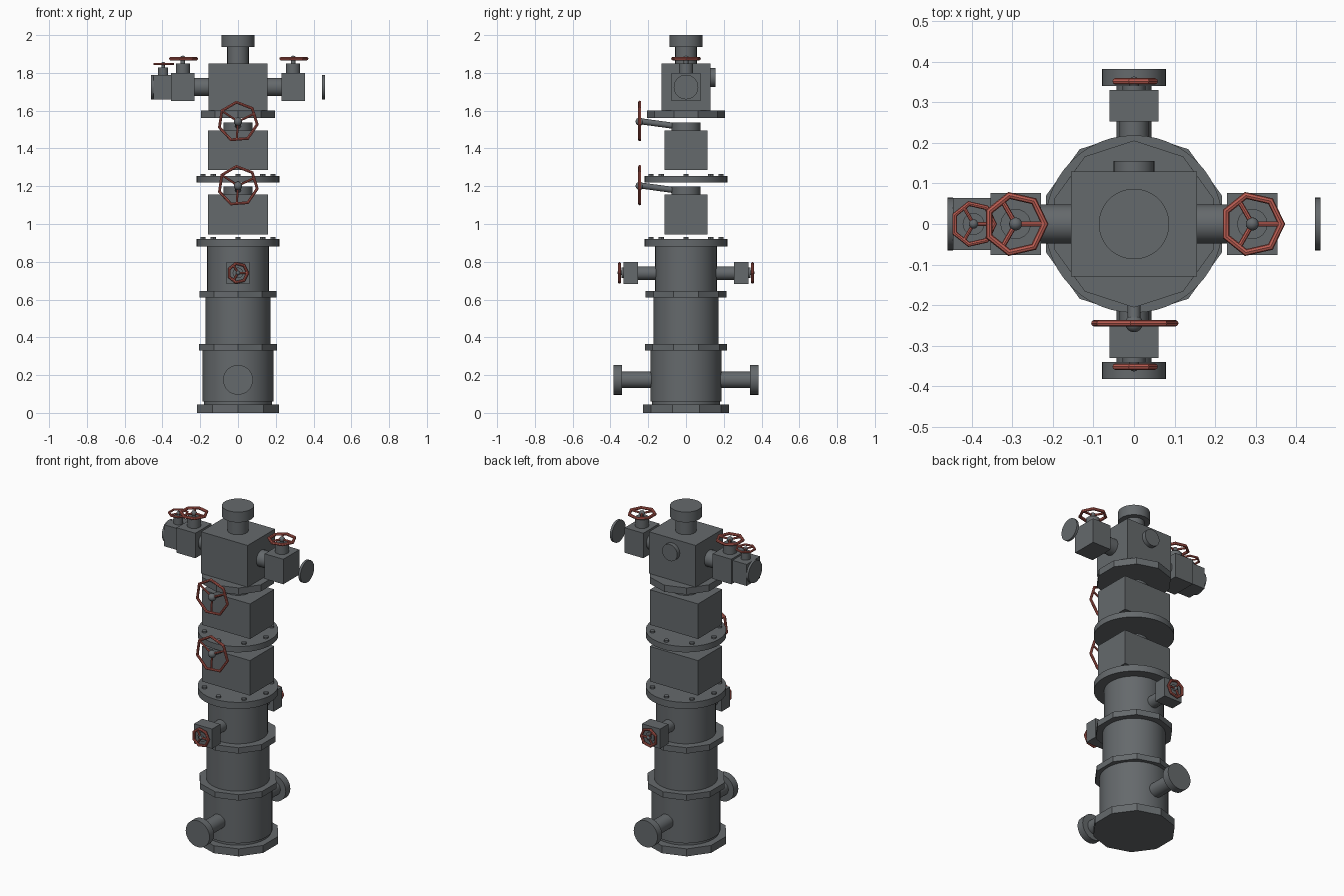
import bpy, math
from mathutils import Vector, Matrix

cube = bpy.data.objects.get("Cube")
if cube:
    bpy.data.objects.remove(cube)


def material(name, rgb):
    m = bpy.data.materials.new(name)
    m.use_nodes = True
    col = (*rgb, 1)
    m.diffuse_color = col
    m.node_tree.nodes["Principled BSDF"].inputs["Base Color"].default_value = col
    return m


STEEL = material("steel grey", (0.13, 0.142, 0.15))
RED = material("handwheel red", (0.5, 0.11, 0.085))


def finish(name, mat, smooth=True):
    ob = bpy.context.object
    ob.name = name
    ob.data.materials.append(mat)
    if smooth:
        bpy.ops.object.shade_smooth_by_angle(angle=math.radians(30))
    return ob


def rod(name, a, b, r, sides=32, mat=STEEL, spin=0):
    """Cylinder between two points."""
    a, b = Vector(a), Vector(b)
    turn = (b - a).to_track_quat('Z', 'Y').to_matrix().to_4x4()
    bpy.ops.mesh.primitive_cylinder_add(vertices=sides, radius=r, depth=(b - a).length)
    ob = finish(name, mat)
    ob.matrix_world = Matrix.Translation((a + b) / 2) @ turn @ Matrix.Rotation(spin, 4, 'Z')
    return ob


def upright(name, z0, z1, r, sides=48, x=0):
    return rod(name, (x, 0, z0), (x, 0, z1), r, sides)


def box(name, lo, hi):
    lo, hi = Vector(lo), Vector(hi)
    bpy.ops.mesh.primitive_cube_add(size=1, location=(lo + hi) / 2)
    bpy.context.object.scale = hi - lo
    return finish(name, STEEL, False)


def flange(name, z0, z1, r):
    """Ten-sided collar with a corner on the y axis."""
    bpy.ops.mesh.primitive_cylinder_add(vertices=10, radius=r, depth=z1 - z0,
                                        location=(0, 0, (z0 + z1) / 2))
    finish(name, STEEL, False)


def bolted_flange(name, z0, z1, r):
    upright(name, z0, z1, r)
    for i in range(8):
        a = math.tau * i / 8
        p = Vector((0.185 * math.cos(a), 0.185 * math.sin(a), z1))
        rod(name + "_bolt", p, p + Vector((0, 0, 0.01)), 0.014, 12)


def handwheel(name, centre, axis_turn, r, tube, spin=0):
    """Seven-sided rim, three spokes and a hub; local z is the stem axis."""
    frame = Matrix.Translation(centre) @ Matrix.Rotation(axis_turn, 4, 'X') \
        @ Matrix.Rotation(spin, 4, 'Z')
    bpy.ops.mesh.primitive_torus_add(major_segments=7, minor_segments=8,
                                     major_radius=r - tube, minor_radius=tube)
    finish(name + "_rim", RED).matrix_world = frame
    for k in range(3):
        a = math.tau * k / 3
        reach = (r - tube) * (1 if k == 0 else 0.93)
        tip = frame @ Vector((reach * math.cos(a), reach * math.sin(a), 0))
        rod(name + "_spoke", centre, tip, tube * 0.7, 8, RED)
    bpy.ops.mesh.primitive_uv_sphere_add(segments=16, ring_count=8, radius=r * 0.2)
    finish(name + "_hub", STEEL).matrix_world = frame


# Casing stack
flange("base_flange", 0, 0.045, 0.228)
upright("casing_foot", 0.045, 0.06, 0.18)
upright("lower_casing", 0.06, 0.335, 0.188)
flange("lower_flange", 0.33, 0.365, 0.218)
upright("middle_casing", 0.365, 0.612, 0.172)
flange("middle_flange", 0.61, 0.645, 0.214)
upright("upper_casing", 0.645, 0.885, 0.163)
bolted_flange("upper_flange", 0.88, 0.92, 0.219)
bolted_flange("valve_flange", 1.22, 1.255, 0.219)
flange("cross_flange", 1.56, 1.6, 0.206)

# Front and back outlets and small side valves
for s, side in ((-1, "front"), (1, "back")):
    rod(side + "_outlet_pipe", (0, s * 0.16, 0.175), (0, s * 0.35, 0.175), 0.043)
    rod(side + "_outlet_cap", (0, s * 0.34, 0.175), (0, s * 0.383, 0.175), 0.079)
    rod(side + "_valve_pipe", (0, s * 0.14, 0.74), (0, s * 0.26, 0.74), 0.036)
    box(side + "_valve_body", (-0.06, s * 0.292 - 0.039, 0.682),
        (0.06, s * 0.292 + 0.039, 0.8))
    rod(side + "_valve_bonnet", (0, s * 0.33, 0.741), (0, s * 0.342, 0.741), 0.028)
    rod(side + "_valve_stem", (0, s * 0.34, 0.741), (0, s * 0.355, 0.741), 0.012)
    handwheel(side + "_valve_wheel", Vector((0, s * 0.352, 0.741)),
              -s * math.pi / 2, 0.059, 0.008)

# Two stacked master valves
for z, label in ((0.945, "lower_master"), (1.285, "upper_master")):
    box(label + "_body", (-0.16, -0.115, z), (0.16, 0.115, z + 0.21))
    upright(label + "_bonnet", z + 0.21, z + 0.253, 0.076)
    rod(label + "_stem", (0, -0.03, z + 0.23), (0, -0.235, z + 0.258), 0.016, 16)
    handwheel(label + "_wheel", Vector((0, -0.245, z + 0.257)), math.pi / 2,
              0.111, 0.008, math.radians(146))

# Cross block and top cap
box("cross_block", (-0.155, -0.13, 1.6), (0.155, 0.13, 1.85))
upright("top_neck", 1.85, 1.945, 0.057)
upright("top_cap", 1.938, 2.0, 0.087)
rod("back_plug", (0, 0.12, 1.775), (0, 0.155, 1.775), 0.05)


def gate_top(label, x, z, rise, r):
    """Bonnet, stem and wheel on top of a wing valve."""
    upright(label + "_bonnet", z, z + rise * 0.68, r * 0.46, 32, x)
    upright(label + "_stem", z, z + rise, r * 0.15, 16, x)
    handwheel(label + "_wheel", Vector((x, 0, z + rise)), 0, r, r * 0.11)


# Wing valves on both sides
for s, side in ((1, "left"), (-1, "right")):
    rod(side + "_wing_pipe", (s * 0.15, 0, 1.725), (s * 0.24, 0, 1.725), 0.048)
    box(side + "_wing_body", (s * 0.292 - 0.062, -0.076, 1.65),
        (s * 0.292 + 0.062, 0.076, 1.8))
    gate_top(side + "_wing", s * 0.292, 1.8, 0.075, 0.081)
    rod(side + "_end_disc", (s * 0.446, 0, 1.725), (s * 0.46, 0, 1.725), 0.065)

# Extra outer valve on the right wing
box("right_outer_body", (-0.447, -0.064, 1.66), (-0.353, 0.064, 1.789))
gate_top("right_outer", -0.396, 1.789, 0.058, 0.058)
